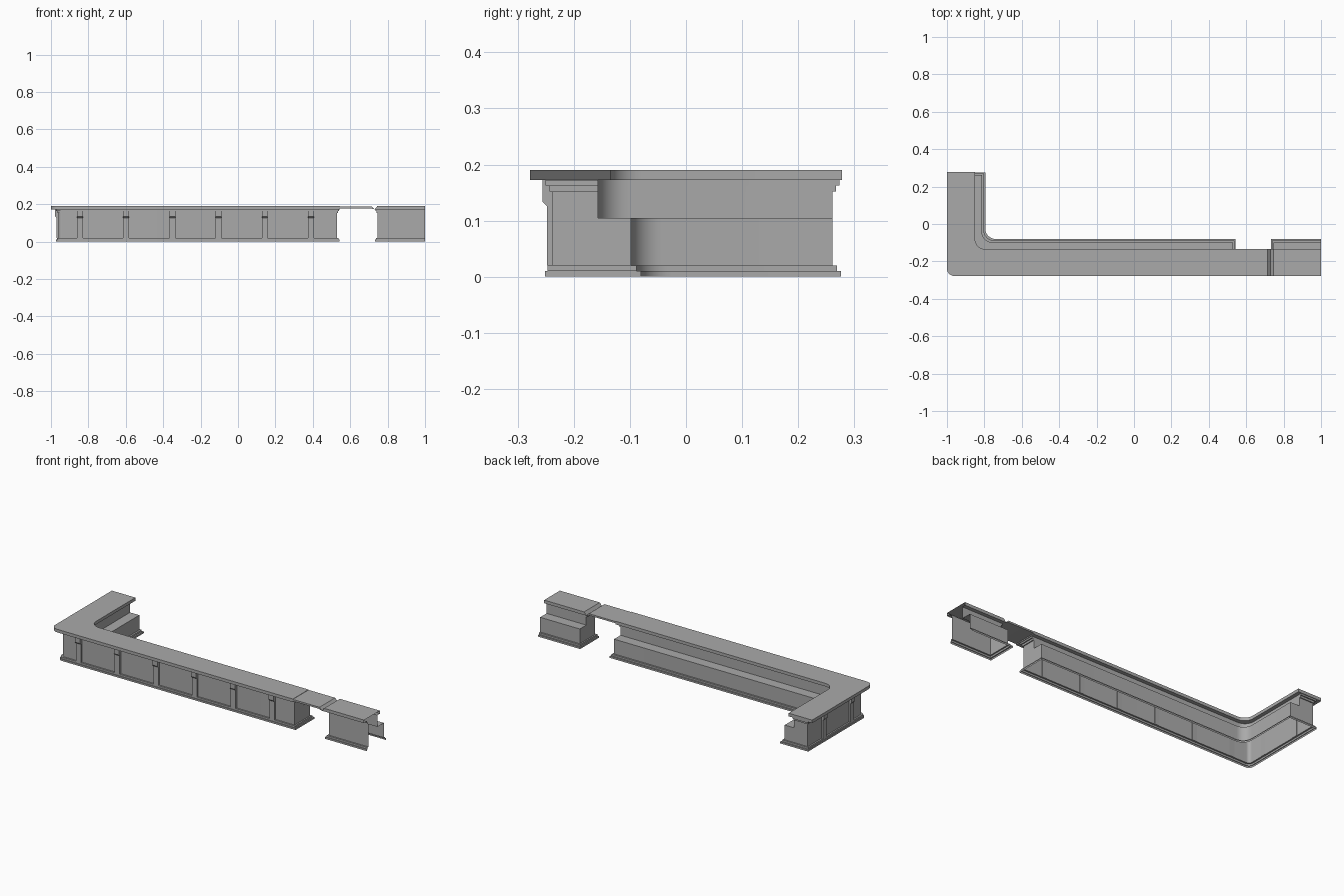
import bpy
import bmesh
from math import sin, cos, pi

if "Cube" in bpy.data.objects:
    bpy.data.objects.remove(bpy.data.objects["Cube"])

GREY = (0.4, 0.4, 0.4, 1)
grey = bpy.data.materials.new("plain grey")
grey.use_nodes = True
grey.diffuse_color = GREY
grey.node_tree.nodes["Principled BSDF"].inputs["Base Color"].default_value = GREY

FRONT, END, GATE, BLOCK = -0.278, 0.278, 0.545, 0.73

# Section levels: bottom z, top z, front inset, back y, end inset
BODY = [
    (0.0, 0.01, 0.027, -0.080, 0.002),
    (0.01, 0.02, 0.031, -0.088, 0.009),
    (0.02, 0.105, 0.040, -0.098, 0.017),
    (0.105, 0.152, 0.040, -0.157, 0.017),
    (0.152, 0.163, 0.035, -0.157, 0.011),
    (0.163, 0.172, 0.028, -0.157, 0.004),
]
TOP = (0.172, 0.19, 0.0, -0.135, 0.0)


def finish(name, bm):
    """Turn a bmesh into a grey object with sharp edges kept."""
    bmesh.ops.remove_doubles(bm, verts=bm.verts, dist=0.0001)
    bmesh.ops.recalc_face_normals(bm, faces=bm.faces)
    mesh = bpy.data.meshes.new(name)
    bm.to_mesh(mesh)
    bm.free()
    mesh.materials.append(grey)
    obj = bpy.data.objects.new(name, mesh)
    bpy.context.collection.objects.link(obj)
    bpy.ops.object.select_all(action='DESELECT')
    obj.select_set(True)
    bpy.context.view_layer.objects.active = obj
    bpy.ops.object.shade_smooth_by_angle()
    return obj


def arc(cx, cy, r, start, turn, steps=8):
    return [(cx + r * cos(start + turn * i / steps),
             cy + r * sin(start + turn * i / steps)) for i in range(steps + 1)]


def l_outline(inset, back, end):
    """L-shaped footprint with a rounded outer and inner corner."""
    left, front = -1 + inset, FRONT + inset
    inner = -1 + back - FRONT + 0.007
    ro, ri = 0.04 - inset * 0.5, 0.055
    return ([(inner, END - end), (left, END - end)]
            + arc(left + ro, front + ro, ro, pi, pi / 2)
            + [(GATE - end, front), (GATE - end, back)]
            + arc(inner + ri, back + ri, ri, -pi / 2, -pi / 2))


def block_outline(inset, back, end):
    """Footprint of the short block, open at its far end."""
    x, front = BLOCK + end, FRONT + inset
    return [(1, back), (x, back), (x, front), (1, front)]


def loft(name, rings, closed):
    """Skin stacked outlines and close the top; the underside stays open."""
    bm = bmesh.new()
    rows = [[bm.verts.new((x, y, z)) for x, y in pts] for z, pts in rings]
    n = len(rows[0])
    for a, b in zip(rows, rows[1:]):
        for i in range(n if closed else n - 1):
            j = (i + 1) % n
            bm.faces.new((a[i], a[j], b[j], b[i]))
    bm.faces.new(rows[-1])
    return finish(name, bm)


def stepped_rings(outline, levels):
    return [(z, outline(f, b, e)) for lo, hi, f, b, e in levels for z in (lo, hi)]


# Long L-shaped counter with plinth, shelf step, cornice and worktop
loft("corner_counter", stepped_rings(l_outline, BODY + [TOP]), True)

# Short block beyond the gate, its worktop bevelled towards the flap
rings = stepped_rings(block_outline, BODY + [TOP])
rings[-1] = (TOP[1], block_outline(TOP[2], TOP[3], 0.015))
loft("end_block", rings, False)


def prism(name, profile, place, lo, hi):
    """Extrude a closed profile between lo and hi; place maps to 3D."""
    bm = bmesh.new()
    a, b = ([bm.verts.new(place(u, v, w)) for u, v in profile] for w in (lo, hi))
    n = len(profile)
    for i in range(n):
        j = (i + 1) % n
        bm.faces.new((a[i], a[j], b[j], b[i]))
    bm.faces.new(a)
    bm.faces.new(b)
    return finish(name, bm)


# Lift-up flap with a sloping hinge lip
prism("gate_flap",
      [(GATE, 0.178), (GATE, 0.188), (0.715, 0.188), (0.73, 0.173),
       (0.722, 0.173), (0.712, 0.178)],
      lambda u, v, w: (u, w, v), FRONT, TOP[3])

# Pilasters with a bracket under the worktop (inset from the worktop edge, z)
PILASTER = [(0.042, 0.02), (0.030, 0.02), (0.030, 0.126), (0.022, 0.134),
            (0.022, 0.172), (0.042, 0.172)]
for i in range(6):
    x = -0.845 + 0.247 * i
    prism(f"front_pilaster_{i + 1}", PILASTER,
          lambda u, v, w: (w, FRONT + u, v), x - 0.016, x + 0.016)
for i, y in enumerate((-0.13, 0.12)):
    prism(f"side_pilaster_{i + 1}", PILASTER,
          lambda u, v, w: (-1 + u, w, v), y - 0.016, y + 0.016)
